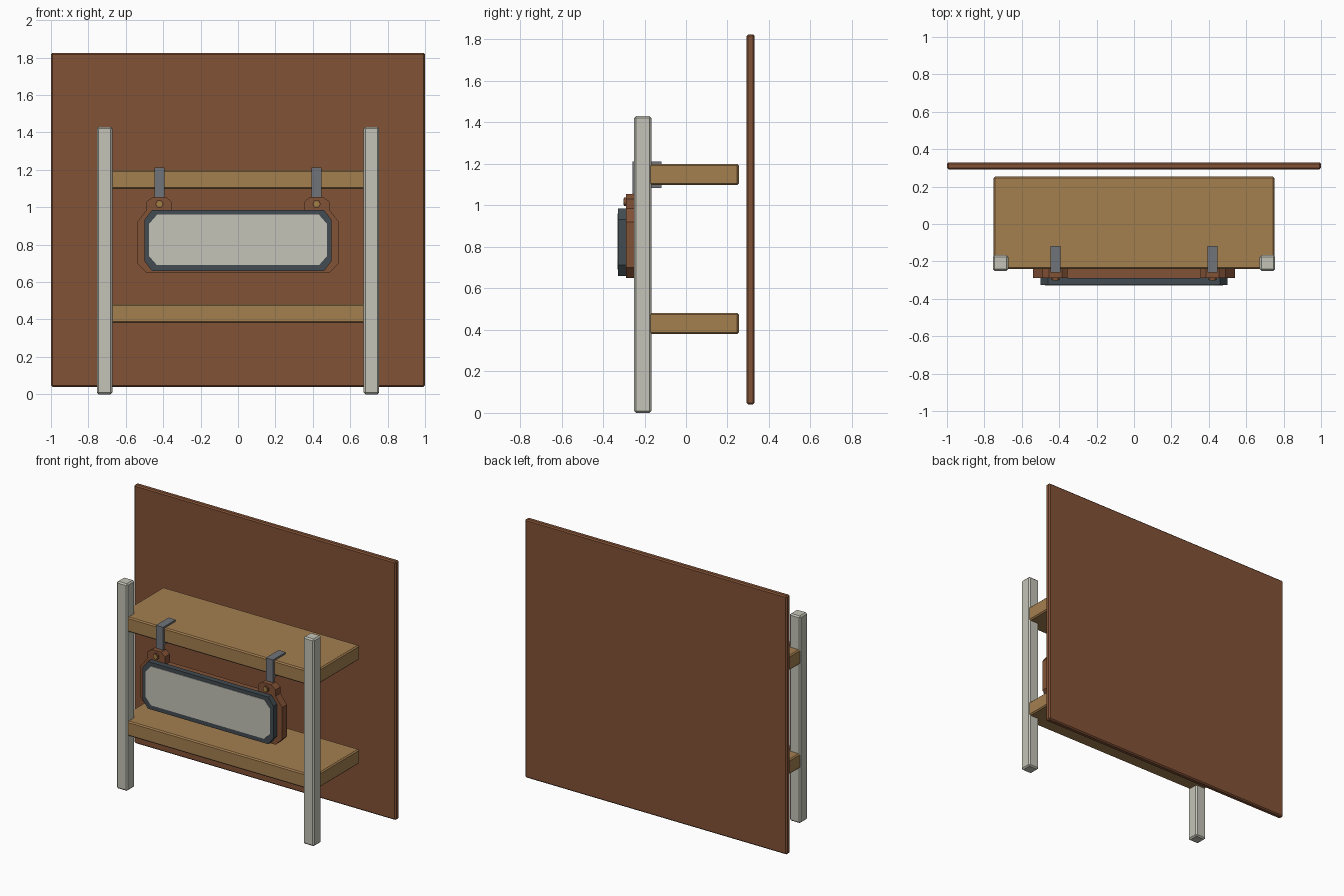
import bpy
import bmesh
import math

cube = bpy.data.objects.get("Cube")
if cube:
    bpy.data.objects.remove(cube, do_unlink=True)


def material(name, rgb):
    mat = bpy.data.materials.new(name)
    mat.use_nodes = True
    mat.diffuse_color = (*rgb, 1)
    mat.node_tree.nodes["Principled BSDF"].inputs["Base Color"].default_value = (*rgb, 1)
    return mat


BROWN = material("brown wood", (0.225, 0.084, 0.037))
TAN = material("tan wood", (0.37, 0.21, 0.078))
PALE = material("pale grey", (0.55, 0.55, 0.48))
SLATE = material("dark slate", (0.054, 0.072, 0.084))
STEEL = material("steel grey", (0.16, 0.175, 0.195))
BRASS = material("brass", (0.36, 0.22, 0.06))


def finish(name, bm, mat, bevel=0):
    bmesh.ops.recalc_face_normals(bm, faces=bm.faces)
    mesh = bpy.data.meshes.new(name)
    bm.to_mesh(mesh)
    bm.free()
    mesh.materials.append(mat)
    obj = bpy.data.objects.new(name, mesh)
    bpy.context.collection.objects.link(obj)
    if bevel:
        mod = obj.modifiers.new("bevel", 'BEVEL')
        mod.width = bevel
        mod.segments = 1
    return obj


def box(name, x, y, z, mat, bevel=0):
    bm = bmesh.new()
    bmesh.ops.create_cube(bm, size=1)
    for v in bm.verts:
        for axis, (low, high) in enumerate((x, y, z)):
            v.co[axis] = low if v.co[axis] < 0 else high
    return finish(name, bm, mat, bevel)


def prism(name, points, front, back, mat, bevel=0):
    """Extrude an (x, z) outline along y."""
    bm = bmesh.new()
    face = bm.faces.new([bm.verts.new((x, front, z)) for x, z in points])
    grown = bmesh.ops.extrude_face_region(bm, geom=[face])["geom"]
    for v in grown:
        if isinstance(v, bmesh.types.BMVert):
            v.co.y = back
    return finish(name, bm, mat, bevel)


def mirrored(half):
    return half + [(-x, z) for x, z in reversed(half)]


def clipped(w, low, high, cx, cz):
    """Rectangle with cut corners."""
    return mirrored([(w - cx, low), (w, low + cz), (w, high - cz), (w - cx, high)])


def disc(x, z, radius, sides):
    turn = 2 * math.pi / sides
    return [(x + radius * math.cos(i * turn), z + radius * math.sin(i * turn))
            for i in range(sides)]


# Back panel and shelves
box("back_panel", (-1, 1), (0.292, 0.33), (0.04, 1.825), BROWN, 0.008)
for name, z in (("lower_shelf", 0.38), ("upper_shelf", 1.098)):
    box(name, (-0.75, 0.75), (-0.24, 0.255), (z, z + 0.102), TAN, 0.008)

# Hanging sign: backboard with two ears, frame and face
backboard = [(0.49, 0.65), (0.54, 0.70), (0.54, 0.92), (0.49, 0.985), (0.49, 1.03),
             (0.455, 1.055), (0.385, 1.055), (0.355, 1.03), (0.355, 0.975)]
prism("sign_backboard", mirrored(backboard), -0.29, -0.237, BROWN)
prism("sign_frame", clipped(0.50, 0.66, 0.985, 0.04, 0.052), -0.327, -0.288, SLATE)
prism("sign_face", clipped(0.475, 0.69, 0.96, 0.042, 0.048), -0.33, -0.325, PALE)

for side, s in (("left", 1), ("right", -1)):
    # Front posts
    box(side + "_post", sorted((0.672 * s, 0.755 * s)), (-0.25, -0.167), (0, 1.43), PALE, 0.009)
    # Hooks clamped round the upper shelf
    x = (0.42 * s - 0.027, 0.42 * s + 0.027)
    box(side + "_hook_front", x, (-0.258, -0.239), (1.0, 1.212), STEEL)
    box(side + "_hook_top", x, (-0.258, -0.118), (1.198, 1.212), STEEL)
    box(side + "_hook_bottom", x, (-0.258, -0.118), (1.084, 1.1), STEEL)
    # Pins through the sign ears
    prism(side + "_pin_collar", disc(0.42 * s, 1.018, 0.021, 12), -0.299, -0.28, BROWN)
    prism(side + "_pin", disc(0.42 * s, 1.018, 0.015, 12), -0.302, -0.28, BRASS)
